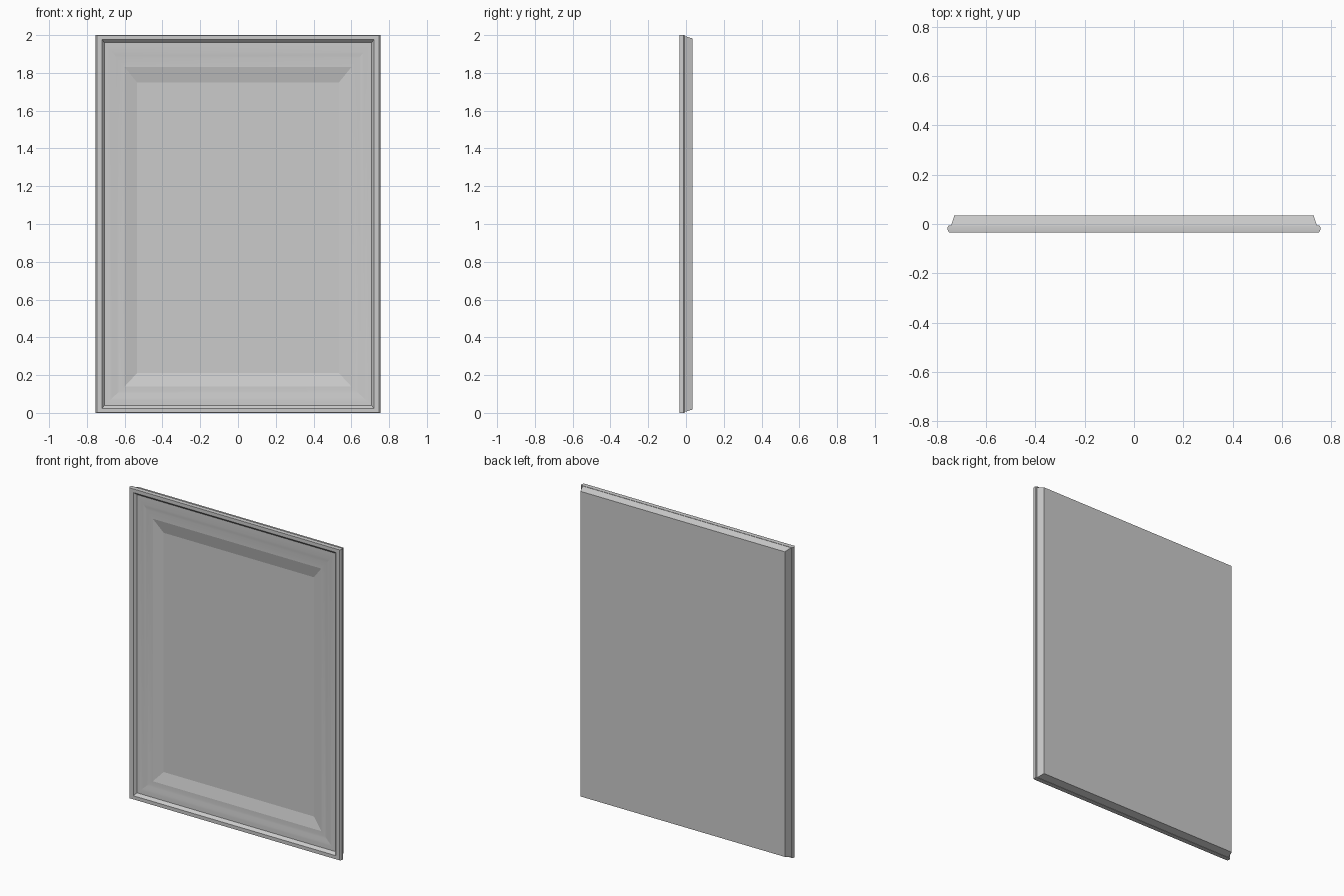
import bpy, bmesh, math

if "Cube" in bpy.data.objects:
    bpy.data.objects.remove(bpy.data.objects["Cube"])

W, H = 0.755, 2.0   # half width, full height


def nested_rings(name, rings, cap_start=False, cap_end=False, angle=8):
    """Bridge rectangles given as (side inset, top inset, bottom inset, y)."""
    bm = bmesh.new()
    loops = []
    for s, t, b, y in rings:
        x = W - s
        loops.append([bm.verts.new(p) for p in
                      ((-x, y, b), (x, y, b), (x, y, H - t), (-x, y, H - t))])
    for a, c in zip(loops, loops[1:]):
        for i in range(4):
            j = (i + 1) % 4
            bm.faces.new((a[i], a[j], c[j], c[i]))
    if cap_start:
        bm.faces.new(loops[0][::-1])
    if cap_end:
        bm.faces.new(loops[-1])
    bm.normal_update()
    me = bpy.data.meshes.new(name)
    bm.to_mesh(me)
    bm.free()
    ob = bpy.data.objects.new(name, me)
    bpy.context.collection.objects.link(ob)
    bpy.context.view_layer.objects.active = ob
    ob.select_set(True)
    bpy.ops.object.shade_smooth_by_angle(angle=math.radians(angle))
    ob.select_set(False)
    return ob


# Flat back, tapered edge, side bead, front lip and step down into the recess
nested_rings("outer_frame", [
    (0.027, 0.018, 0.018, 0.035),
    (0.012, 0.004, 0.004, -0.011),
    (0.009, 0.003, 0.003, -0.006),
    (0.004, 0.001, 0.001, -0.006),
    (0.000, 0.000, 0.000, -0.012),
    (0.000, 0.000, 0.000, -0.023),
    (0.003, 0.000, 0.000, -0.031),
    (0.008, 0.001, 0.001, -0.035),
    (0.034, 0.024, 0.024, -0.035),
    (0.038, 0.028, 0.028, -0.031),
    (0.048, 0.040, 0.040, -0.018),
], cap_start=True, angle=25)

# Softly curved moulding, bevelled slope and flat central field
ogee = []
for k in range(9):
    u = k / 8
    ease = u * u * (3 - 2 * u)
    ogee.append((0.048 + 0.107 * u, 0.040 + 0.130 * u,
                 0.040 + 0.100 * u, -0.018 + 0.008 * ease))
nested_rings("recessed_panel", ogee + [(0.22, 0.25, 0.21, 0.008)], cap_end=True)
